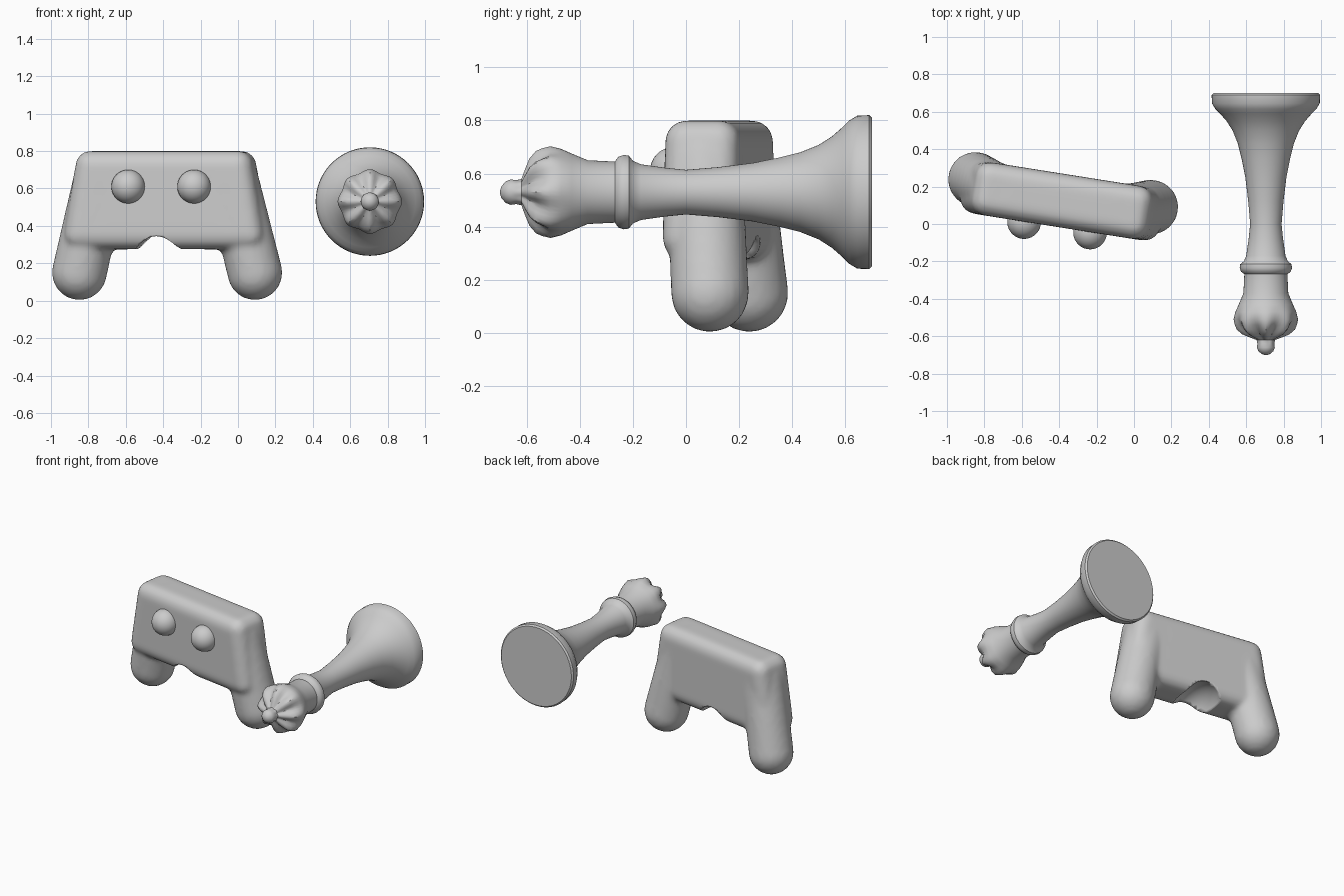
import bpy, bmesh, math
from mathutils import Vector, Matrix

if "Cube" in bpy.data.objects:
    bpy.data.objects.remove(bpy.data.objects["Cube"])

# Controller frame: turned slightly about the vertical axis
PAD = Matrix.Translation((-0.385, 0.125, 0)) @ Matrix.Rotation(-math.radians(9), 4, 'Z')


def make_object(name, bm, matrix=Matrix()):
    bmesh.ops.recalc_face_normals(bm, faces=bm.faces[:])
    mesh = bpy.data.meshes.new(name)
    bm.to_mesh(mesh)
    bm.free()
    obj = bpy.data.objects.new(name, mesh)
    bpy.context.collection.objects.link(obj)
    obj.matrix_world = matrix
    return obj


def smooth(obj, angle=35):
    bpy.ops.object.select_all(action='DESELECT')
    obj.select_set(True)
    bpy.context.view_layer.objects.active = obj
    bpy.ops.object.shade_smooth_by_angle(angle=math.radians(angle))


def add_hull(target, balls):
    """Convex rounded solid wrapped around (x, y, z, radius) balls."""
    bm = bmesh.new()
    for x, y, z, r in balls:
        bmesh.ops.create_uvsphere(bm, u_segments=24, v_segments=16, radius=r,
                                  matrix=Matrix.Translation((x, y, z)))
    bmesh.ops.delete(bm, geom=bm.faces[:], context='FACES_ONLY')
    bmesh.ops.delete(bm, geom=bm.edges[:], context='EDGES_FACES') if not bm.verts else None
    pts = [v.co.copy() for v in bm.verts]
    bm.clear()
    verts = [bm.verts.new(p) for p in pts]
    bmesh.ops.convex_hull(bm, input=verts)
    loose = [v for v in bm.verts if not v.link_faces]
    bmesh.ops.delete(bm, geom=loose, context='VERTS')
    bmesh.ops.recalc_face_normals(bm, faces=bm.faces[:])
    temp = bpy.data.meshes.new("temp")
    bm.to_mesh(temp)
    bm.free()
    target.from_mesh(temp)
    bpy.data.meshes.remove(temp)


# Controller shell: rounded slab and two leaning grips, fused together
bm = bmesh.new()
add_hull(bm, [(s * u, y, z, 0.08) for s in (-1, 1) for y in (-0.063, 0.063)
              for u, z in ((0.40, 0.72), (0.46, 0.355))])
for s in (-1, 1):
    add_hull(bm, [(s * 0.355, 0, 0.655, 0.143), (s * 0.475, 0.04, 0.15, 0.147)])
shell = make_object("controller_shell", bm, PAD)
remesh = shell.modifiers.new("fuse", 'REMESH')
remesh.mode = 'VOXEL'
remesh.voxel_size = 0.018
remesh.use_smooth_shade = True
soften = shell.modifiers.new("soften", 'SMOOTH')
soften.factor = 0.5
soften.iterations = 4

# Hollow scooped out of the lower edge
bm = bmesh.new()
bmesh.ops.create_uvsphere(bm, u_segments=32, v_segments=20, radius=1)
bmesh.ops.transform(bm, verts=bm.verts[:], matrix=Matrix.Translation((-0.03, 0.02, 0.20))
                    @ Matrix.Diagonal((0.15, 0.25, 0.19, 1)))
cutter = make_object("hollow_cutter", bm, PAD)
smooth(cutter)
cutter.hide_render = True
cutter.hide_set(True)
cut = shell.modifiers.new("hollow", 'BOOLEAN')
cut.operation = 'DIFFERENCE'
cut.solver = 'EXACT'
cut.object = cutter

# Two thumb sticks
for label, u in (("left", -0.182), ("right", 0.175)):
    bm = bmesh.new()
    bmesh.ops.create_uvsphere(bm, u_segments=32, v_segments=20, radius=0.09,
                              matrix=Matrix.Translation((u, -0.145, 0.61)))
    smooth(make_object(label + "_thumb_stick", bm, PAD))

# Chess piece lying along y: (y, radius, lobe depth)
AXIS = Vector((0.705, 0, 0.53))
PROFILE = [
    (0.70, 0.28, 0), (0.69, 0.29, 0), (0.645, 0.288, 0), (0.615, 0.27, 0),
    (0.59, 0.245, 0), (0.55, 0.21, 0), (0.50, 0.178, 0), (0.43, 0.15, 0),
    (0.35, 0.13, 0), (0.25, 0.11, 0), (0.12, 0.094, 0), (0.0, 0.084, 0),
    (-0.08, 0.092, 0), (-0.17, 0.105, 0), (-0.20, 0.118, 0), (-0.215, 0.137, 0),
    (-0.235, 0.14, 0), (-0.255, 0.133, 0), (-0.268, 0.115, 0), (-0.37, 0.12, 0),
    (-0.43, 0.145, 0), (-0.47, 0.161, 0.01), (-0.51, 0.166, 0.04),
    (-0.54, 0.152, 0.09), (-0.565, 0.135, 0.15), (-0.59, 0.105, 0.2),
    (-0.605, 0.075, 0.2), (-0.62, 0.047, 0.05), (-0.64, 0.045, 0),
    (-0.66, 0.048, 0), (-0.68, 0.04, 0), (-0.695, 0.022, 0), (-0.70, 0.008, 0)]
SIDES = 64
bm = bmesh.new()
rings = []
for y, r, lobe in PROFILE:
    ring = []
    for i in range(SIDES):
        a = 2 * math.pi * i / SIDES
        rr = r * (1 + lobe * math.cos(8 * a))
        ring.append(bm.verts.new(AXIS + Vector((rr * math.cos(a), y, rr * math.sin(a)))))
    rings.append(ring)
for lo, hi in zip(rings, rings[1:]):
    for i in range(SIDES):
        j = (i + 1) % SIDES
        bm.faces.new((lo[i], lo[j], hi[j], hi[i]))
bm.faces.new(rings[0])
bm.faces.new(rings[-1])
smooth(make_object("chess_piece", bm))
